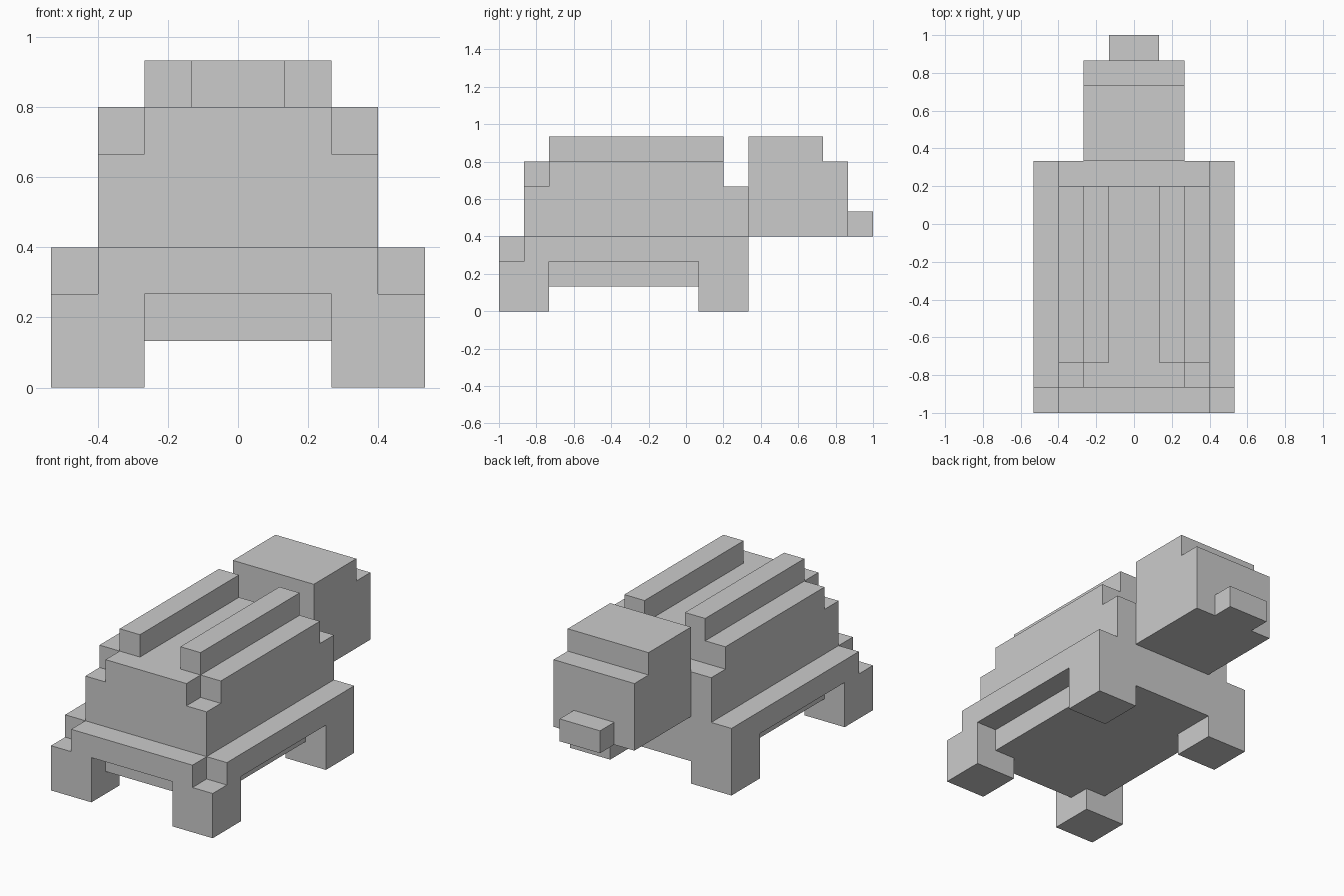
import bpy, bmesh
from mathutils import Vector

if "Cube" in bpy.data.objects:
    bpy.data.objects.remove(bpy.data.objects["Cube"])

U = 2 / 15  # one block


def to_world(x, y, z):
    # block coordinates: y counts from the tail end
    return Vector((x * U, y * U - 1, z * U))


def prism(name, base, offset):
    """Extrude a flat outline (block coordinates) along an offset."""
    bm = bmesh.new()
    face = bm.faces.new([bm.verts.new(to_world(*p)) for p in base])
    ext = bmesh.ops.extrude_face_region(bm, geom=[face], use_keep_orig=True)
    verts = [g for g in ext["geom"] if isinstance(g, bmesh.types.BMVert)]
    bmesh.ops.translate(bm, verts=verts, vec=Vector(offset) * U)
    bmesh.ops.recalc_face_normals(bm, faces=bm.faces[:])
    mesh = bpy.data.meshes.new(name)
    bm.to_mesh(mesh)
    bm.free()
    obj = bpy.data.objects.new(name, mesh)
    bpy.context.collection.objects.link(obj)
    return obj


def slab(name, half, z0, z1):
    """Horizontal slab from the +x half of a symmetric outline."""
    outline = half + [(-x, y) for x, y in reversed(half)]
    return prism(name, [(x, y, z0) for x, y in outline], (0, 0, z1 - z0))


def box(name, x0, x1, y0, y1, z0, z1):
    base = [(x0, y0, z0), (x1, y0, z0), (x1, y1, z0), (x0, y1, z0)]
    return prism(name, base, (0, 0, z1 - z0))


# Belly, narrowed between the legs
slab("belly", [(2, 1), (2, 2), (3, 2), (3, 8), (2, 8), (2, 10)], 1, 2)

# Shell rim with notched corners, then the two tiers of the shell
slab("shell_rim", [(3, 0), (3, 1), (4, 1), (4, 10)], 2, 3)
slab("shell_lower", [(3, 1), (3, 10)], 3, 5)
slab("shell_upper", [(2, 1), (2, 2), (3, 2), (3, 9)], 5, 6)

# Legs and back ridges on both sides
for side, label in ((1, "right"), (-1, "left")):
    inner, outer = sorted((2 * side, 4 * side))
    box(f"tail_end_leg_{label}", inner, outer, 0, 2, 0, 2)
    box(f"head_end_leg_{label}", inner, outer, 8, 10, 0, 2)
    inner, outer = sorted((side, 2 * side))
    box(f"shell_ridge_{label}", inner, outer, 2, 9, 6, 7)

# Head with stepped brow, and the snout
head_profile = [(10, 3), (14, 3), (14, 6), (13, 6), (13, 7), (10, 7)]
prism("head", [(-2, y, z) for y, z in head_profile], (4, 0, 0))
box("snout", -1, 1, 14, 15, 3, 4)
